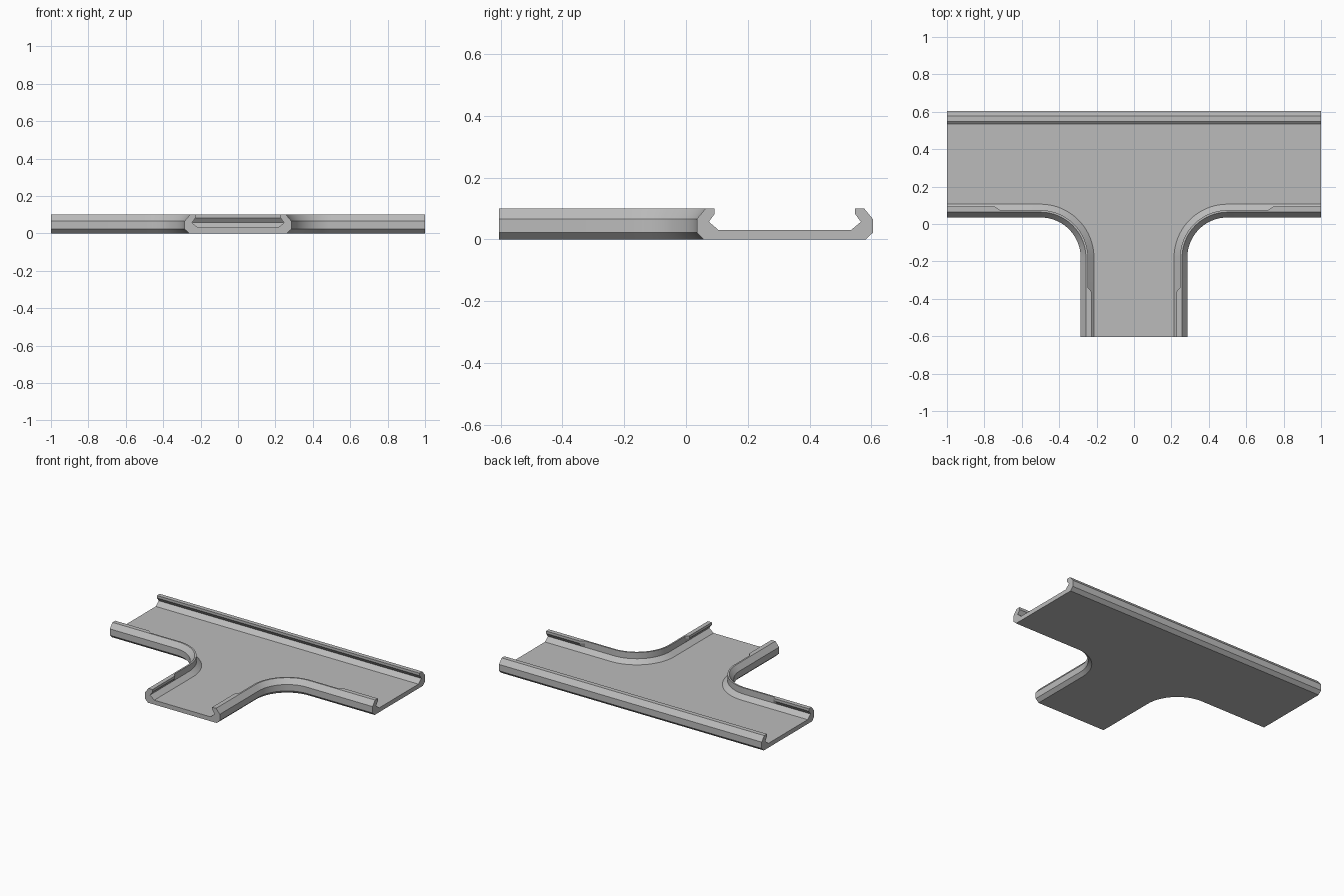
import bpy, bmesh, math
from math import sin, cos, pi

cube = bpy.data.objects.get("Cube")
if cube:
    bpy.data.objects.remove(cube, do_unlink=True)

HALF_LEN, HALF_WID = 1.0, 0.605      # overall half sizes
CX, CY, RADIUS = 0.5, -0.18, 0.215   # centre and radius of the corner bend
SLIM, HOOK = 0.039, 0.058            # lip depth without and with the hook
BEND_STEPS = 20


def profile(lip):
    """Rail section from bottom edge to floor edge: (inward offset, height)."""
    return [(0.023, 0), (0, 0.022), (0, 0.066), (0.028, 0.1), (lip, 0.1),
            (lip, 0.083), (SLIM, 0.057), (0.071, 0.03)]


def bent_rail():
    """Stations (x, y, inward x, inward y, lip) from the left end to the stem."""
    side_y, stem_x = CY + RADIUS, RADIUS - CX
    path = [(-x, side_y, 0, 1, lip) for x, lip in
            ((HALF_LEN, HOOK), (0.745, HOOK), (0.717, SLIM))]
    for i in range(BEND_STEPS + 1):
        a = pi / 2 * (1 - i / BEND_STEPS)
        path.append((RADIUS * cos(a) - CX, CY + RADIUS * sin(a), cos(a), sin(a), SLIM))
    path += [(stem_x, y, 1, 0, lip) for y, lip in
             ((-0.34, SLIM), (-0.362, HOOK), (-HALF_WID, HOOK))]
    return path


# Three rails, counter-clockwise around the tray
left = bent_rail()
right = [(-x, y, -nx, ny, lip) for x, y, nx, ny, lip in reversed(left)]
back = [(s * HALF_LEN, HALF_WID, 0, -1, HOOK) for s in (1, -1)]

bm = bmesh.new()
rails = []
for path in (back, left, right):
    rows = [[bm.verts.new((x + nx * d, y + ny * d, z)) for d, z in profile(lip)]
            for x, y, nx, ny, lip in path]
    for a, b in zip(rows, rows[1:]):
        for k in range(len(a) - 1):
            bm.faces.new((a[k], b[k], b[k + 1], a[k + 1]))
    rails.append(rows)

# Floor and underside
all_rows = [row for rows in rails for row in rows]
bm.faces.new([row[-1] for row in all_rows])
bm.faces.new([row[0] for row in reversed(all_rows)])

# Open ends of the three channels
for i, rows in enumerate(rails):
    bm.faces.new(rows[-1] + rails[(i + 1) % 3][0][::-1])

bmesh.ops.recalc_face_normals(bm, faces=bm.faces)
mesh = bpy.data.meshes.new("tee_channel")
bm.to_mesh(mesh)
bm.free()

grey = bpy.data.materials.new("plain grey")
grey.use_nodes = True
colour = (0.5, 0.5, 0.5, 1)
grey.diffuse_color = colour
grey.node_tree.nodes["Principled BSDF"].inputs["Base Color"].default_value = colour
mesh.materials.append(grey)

channel = bpy.data.objects.new("tee_channel", mesh)
bpy.context.collection.objects.link(channel)
bpy.ops.object.select_all(action="DESELECT")
channel.select_set(True)
bpy.context.view_layer.objects.active = channel
bpy.ops.object.shade_smooth_by_angle(angle=math.radians(20))
